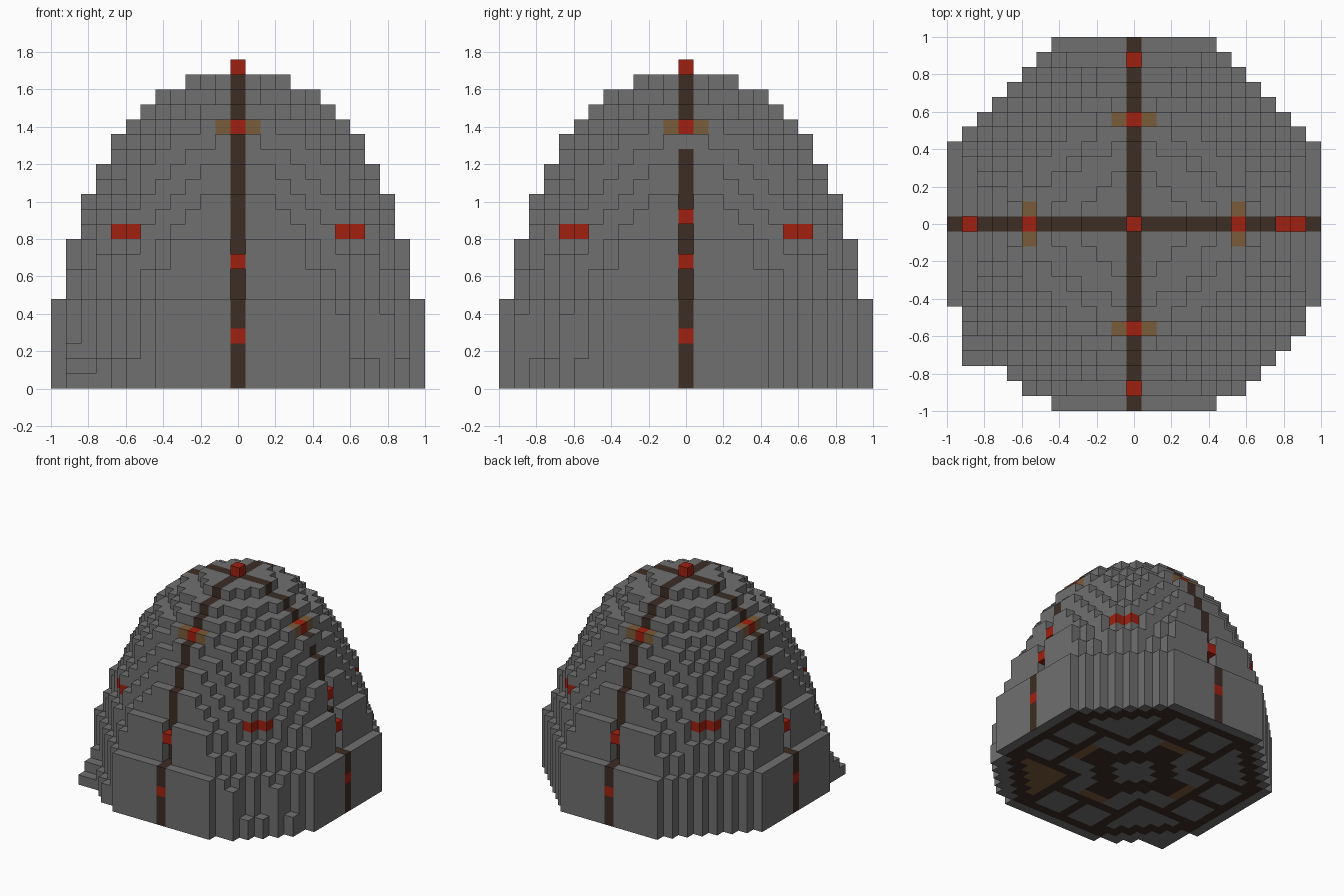
import bpy, bmesh
from mathutils import Vector

cube = bpy.data.objects.get("Cube")
if cube:
    bpy.data.objects.remove(cube, do_unlink=True)

UNIT = 0.08       # block size
RADIUS = 12.5     # dome radius in blocks
HEIGHT = 20.95    # dome height in blocks


def material(name, colour):
    m = bpy.data.materials.new(name)
    m.use_nodes = True
    m.diffuse_color = (*colour, 1)
    bsdf = next(n for n in m.node_tree.nodes if n.type == 'BSDF_PRINCIPLED')
    bsdf.inputs["Base Color"].default_value = (*colour, 1)
    bsdf.inputs["Roughness"].default_value = 0.8
    return m


GREY = material("stone grey", (0.162, 0.162, 0.162))
BROWN = material("dark brown", (0.045, 0.026, 0.018))
RED = material("lamp red", (0.352, 0.015, 0.005))
TAN = material("bronze tan", (0.195, 0.107, 0.042))


def in_body(x, y, k):
    ax, ay = abs(x), abs(y)
    wide, total = max(ax, ay), ax + ay
    # lamp block on the summit
    if k == 21:
        return total == 0
    # rounded dome
    if k == 20:
        return wide <= 3 and total <= 4
    if x * x + y * y <= RADIUS ** 2 * (1 - (k / HEIGHT) ** 2):
        return True
    # octagonal skirt and stepped shield plates
    if k <= 5 and wide <= 12 and total <= 17:
        return True
    if k <= 7 and wide <= 11 and total <= 16:
        return True
    if k <= 9 and wide <= 11 and min(ax, ay) <= 4:
        return True
    # rough footings on the two front corners
    if y < 0 and wide <= 11 and total <= 18:
        if k <= 1 or (k <= 4 and x in (7, 10)):
            return True
    return x < 0 and y < 0 and k <= 2 and ax <= 11 and ay <= 9 - k


def in_recess(x, y, k):
    # channels cut behind the ribs, leaving the lamps proud
    if min(abs(x), abs(y)) > 0:
        return False
    wide = max(abs(x), abs(y))
    if wide == 11 and k in (6, 7, 9):
        return True
    return x == 10 and k in (10, 12)


def floor_part(x, y):
    ax, ay = abs(x), abs(y)
    near, far, total = min(ax, ay), max(ax, ay), ax + ay
    if total >= 17 or far == 12:
        return "floor_rim"
    if far == 6 and near <= 1:
        return "floor_brackets"
    if near >= 5 and total <= 14:
        return "floor_hatch" if x > 0 > y else "floor_panels"
    side_panel = 1 <= near <= 3 and 8 <= far <= 10
    inner_panel = 2 <= near and far <= 6 and near <= 3 and total >= 6
    if total <= 2 or side_panel or inner_panel:
        return "floor_panels"
    return "floor_lattice"


def part_of(x, y, k, normal):
    ax, ay = abs(x), abs(y)
    near, far = min(ax, ay), max(ax, ay)
    if k == 0 and normal.z < 0:
        return floor_part(x, y)
    if k == 21:
        return "summit_lamp"
    if near == 0:
        if (k, far) in ((3, 12), (8, 11), (17, 7)) or (k == 11 and x == 10):
            return "rib_lamps"
        if k == 16 and normal.x > 0:
            return "hull"
        return "ribs"
    if k == 17 and near == 1 and far == 7:
        return "lamp_brackets"
    if k == 10 and (near, far) == (7, 8):
        return "corner_lamps"
    return "hull"


PARTS = {
    "hull": GREY, "ribs": BROWN, "rib_lamps": RED, "corner_lamps": RED,
    "summit_lamp": RED, "lamp_brackets": TAN, "floor_rim": GREY,
    "floor_panels": GREY, "floor_lattice": BROWN, "floor_brackets": TAN,
    "floor_hatch": TAN,
}
SPAN = range(-12, 13)
blocks = {(x, y, k) for x in SPAN for y in SPAN for k in range(22)
          if in_body(x, y, k) and not in_recess(x, y, k)}
meshes = {name: bmesh.new() for name in PARTS}

AXES = [Vector(a) for a in ((1, 0, 0), (0, 1, 0), (0, 0, 1))]
NORMALS = [a * s for a in AXES for s in (1, -1)]


def reaches_outside(x, y, k, n):
    return (x + int(n.x), y + int(n.y), k + int(n.z)) not in blocks


# exposed block faces, sorted into parts
for x, y, k in sorted(blocks):
    centre = Vector((x, y, k + 0.5))
    for n in NORMALS:
        if not reaches_outside(x, y, k, n):
            continue
        u = Vector((n.y, n.z, n.x))
        v = n.cross(u)
        bm = meshes[part_of(x, y, k, n)]
        corners = [centre + (n + u * a + v * b) / 2
                   for a, b in ((-1, -1), (1, -1), (1, 1), (-1, 1))]
        bm.faces.new([bm.verts.new(c * UNIT) for c in corners])

for name, bm in meshes.items():
    bmesh.ops.remove_doubles(bm, verts=bm.verts[:], dist=UNIT / 100)
    mesh = bpy.data.meshes.new(name)
    bm.to_mesh(mesh)
    bm.free()
    mesh.materials.append(PARTS[name])
    bpy.context.collection.objects.link(bpy.data.objects.new(name, mesh))
